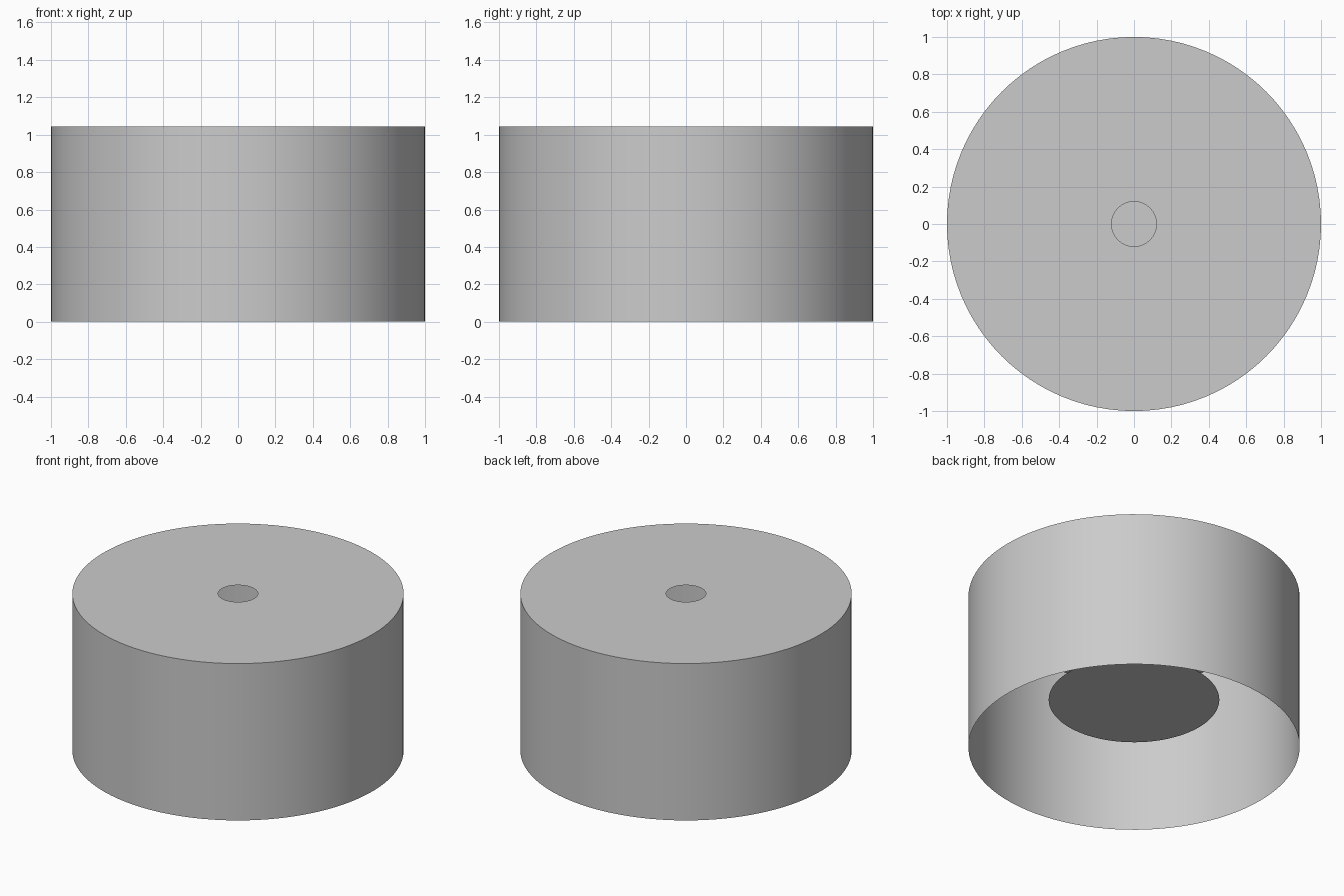
import bpy, bmesh, math

if "Cube" in bpy.data.objects:
    bpy.data.objects.remove(bpy.data.objects["Cube"])

SEG = 96
H = 1.045


def revolve(name, profile, fill=False):
    """Spin an (r, z) profile about z; optionally fill a single ring."""
    bm = bmesh.new()
    rings = [[bm.verts.new((r * math.cos(2 * math.pi * i / SEG),
                            r * math.sin(2 * math.pi * i / SEG), z))
              for i in range(SEG)] for r, z in profile]
    for a, b in zip(rings, rings[1:]):
        for i in range(SEG):
            j = (i + 1) % SEG
            bm.faces.new((a[i], a[j], b[j], b[i]))
    if fill:
        bm.faces.new(rings[0])
    me = bpy.data.meshes.new(name)
    bm.to_mesh(me)
    bm.free()
    ob = bpy.data.objects.new(name, me)
    bpy.context.collection.objects.link(ob)
    bpy.ops.object.select_all(action='DESELECT')
    ob.select_set(True)
    bpy.context.view_layer.objects.active = ob
    bpy.ops.object.shade_smooth_by_angle(angle=math.radians(30))
    return ob


# Thin drum wall, open below, with a flat top pierced by a small hole
revolve("drum_shell", [(1, 0), (1, H), (0.12, H)])

# Flat disc hanging inside the drum
revolve("inner_disc", [(0.515, 0.33)], fill=True)
